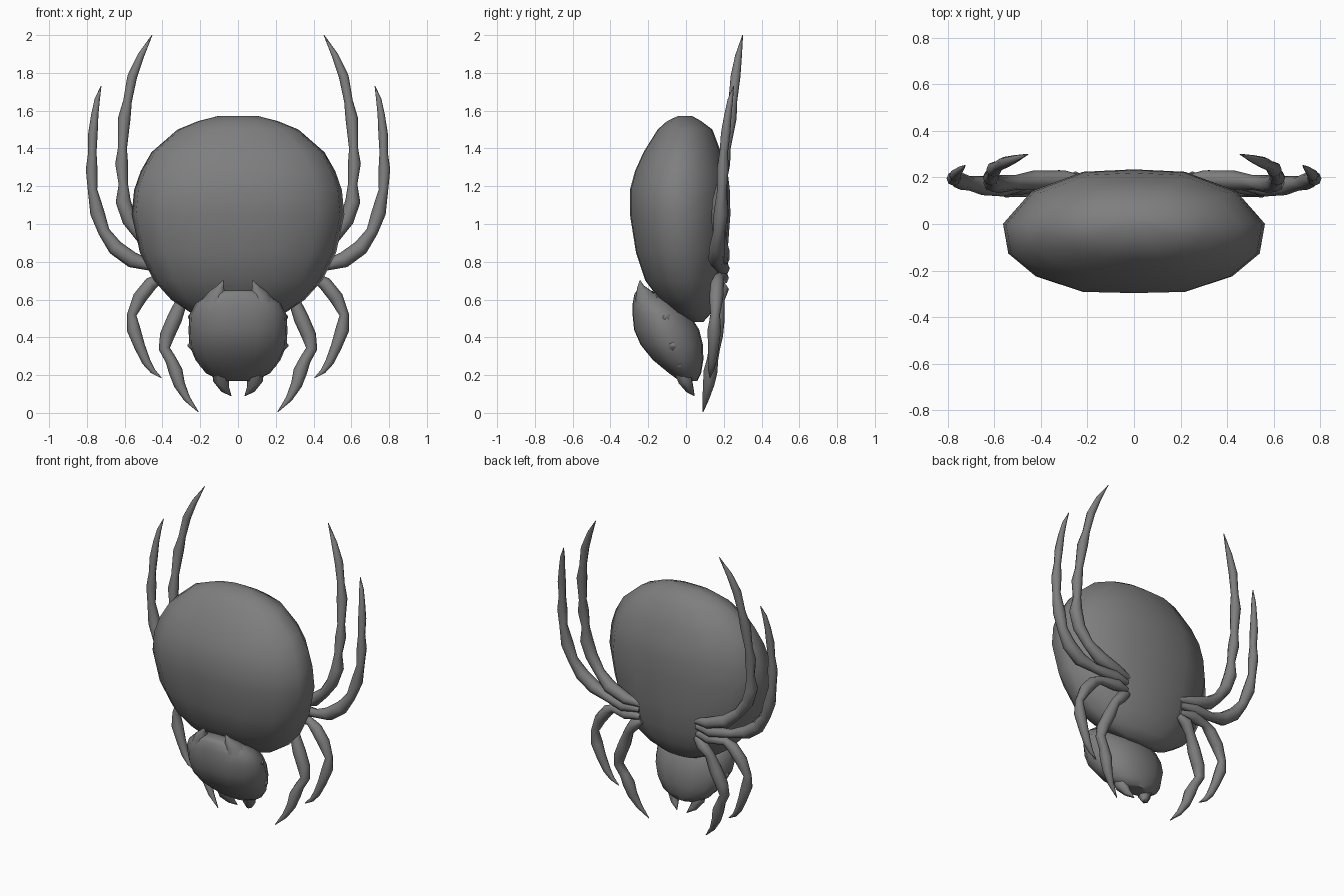
import bpy, bmesh, math
from mathutils import Vector

# Dark grey shell
SHELL = bpy.data.materials.new("dark_shell")
SHELL.diffuse_color = (.21, .21, .21, 1)


def make(name, rings, mirror=False, angle=60):
    """Skin a list of equal-sized vertex rings and cap both ends."""
    bm = bmesh.new()
    loops = [[bm.verts.new(p) for p in r] for r in rings]
    n = len(loops[0])
    for a, b in zip(loops, loops[1:]):
        for i in range(n):
            j = (i + 1) % n
            bm.faces.new((a[i], a[j], b[j], b[i]))
    bm.faces.new(loops[0])
    bm.faces.new(loops[-1])
    bmesh.ops.recalc_face_normals(bm, faces=bm.faces)
    me = bpy.data.meshes.new(name)
    bm.to_mesh(me)
    bm.free()
    me.materials.append(SHELL)
    ob = bpy.data.objects.new(name, me)
    bpy.context.collection.objects.link(ob)
    if mirror:
        ob.modifiers.new("Mirror", 'MIRROR').use_axis = (True, False, False)
    bpy.ops.object.select_all(action='DESELECT')
    ob.select_set(True)
    bpy.context.view_layer.objects.active = ob
    bpy.ops.object.shade_smooth_by_angle(angle=math.radians(angle))


# Half outline of a body cross-section: (across, front-to-back), from front to back
HALF = [(0, -1), (.39, -.98), (.75, -.73), (.96, -.36), (1, .12),
        (.78, .65), (.39, .96), (0, 1)]
SECTION = HALF + [(-u, v) for u, v in HALF[-2:0:-1]]


def body(name, stations):
    """Stations are (z, half width, front y, back y)."""
    make(name, [[(u * w, (f + b) / 2 + v * (b - f) / 2, z) for u, v in SECTION]
                for z, w, f, b in stations])


def limb(name, pts, sides=8):
    """Tapering jointed tube, points are (x, y, z, radius), mirrored in x."""
    P = [Vector(p[:3]) for p in pts]
    rings = []
    for i, p in enumerate(P):
        t = (P[min(i + 1, len(P) - 1)] - P[max(i - 1, 0)]).normalized()
        e1 = t.cross(Vector((0, 1, 0))).normalized()
        e2 = t.cross(e1)
        rings.append([p + pts[i][3] * (e1 * math.cos(a) + e2 * math.sin(a))
                      for a in (math.tau * k / sides for k in range(sides))])
    make(name, rings, mirror=True)


# Broad, flattened abdomen
body("abdomen", [
    (.48, .11, .03, .09), (.53, .25, -.07, .135), (.60, .355, -.14, .17),
    (.70, .445, -.215, .2), (.85, .52, -.265, .22), (1.05, .563, -.297, .235),
    (1.18, .55, -.297, .232), (1.28, .515, -.27, .22), (1.38, .458, -.225, .185),
    (1.50, .32, -.15, .14), (1.545, .21, -.10, .08), (1.573, .10, -.04, .03)])

# Head, tilted forward at the top
body("head", [
    (.17, .09, -.035, .06), (.21, .17, -.09, .08), (.28, .225, -.175, .092),
    (.36, .258, -.24, .09), (.44, .262, -.275, .07), (.52, .257, -.283, .02),
    (.58, .225, -.282, -.05), (.63, .155, -.273, -.12), (.648, .09, -.26, -.19)])

# Horns, fangs, and the small bumps along the sides of the head
limb("horn", [(.12, -.20, .58, .075), (.11, -.225, .63, .045),
              (.09, -.24, .67, .018), (.078, -.243, .70, .003)])
limb("fang", [(.095, -.03, .24, .045), (.09, -.005, .175, .042),
              (.068, .02, .125, .024), (.036, .044, .09, .002)], 6)
for i, (x, y, z, dx, dz) in enumerate([(.215, -.11, .50, .05, .01),
                                       (.22, -.07, .36, .047, -.005),
                                       (.165, -.03, .26, .04, -.007)]):
    limb(f"head_bump_{i + 1}", [(x, y, z, .05), (x + dx / 2, y, z + dz / 2, .03),
                                (x + dx, y, z + dz, .004)], 6)

# Four pairs of jointed legs
limb("upper_inner_leg", [
    (.20, .185, .80, .018), (.30, .195, .815, .036), (.43, .188, .86, .042),
    (.51, .178, .93, .032), (.575, .172, 1.02, .038), (.608, .178, 1.12, .04),
    (.607, .188, 1.21, .025), (.616, .2, 1.32, .034), (.612, .212, 1.40, .024),
    (.602, .235, 1.56, .033), (.585, .248, 1.65, .023), (.56, .262, 1.78, .026),
    (.515, .278, 1.89, .018), (.455, .30, 2.0, .002)])
limb("upper_outer_leg", [
    (.21, .185, .765, .018), (.32, .195, .765, .037), (.46, .175, .78, .028),
    (.56, .16, .81, .042), (.65, .165, .875, .041), (.71, .175, .96, .031),
    (.745, .185, 1.06, .038), (.77, .19, 1.18, .025), (.775, .195, 1.29, .031),
    (.771, .20, 1.38, .022), (.768, .21, 1.48, .025), (.758, .222, 1.58, .019),
    (.745, .235, 1.66, .014), (.725, .252, 1.73, .002)])
limb("lower_outer_leg", [
    (.21, .18, .715, .018), (.30, .19, .715, .037), (.41, .172, .715, .026),
    (.46, .165, .685, .036), (.52, .16, .61, .037), (.562, .155, .52, .025),
    (.552, .15, .44, .036), (.52, .145, .35, .029), (.485, .138, .27, .023),
    (.45, .132, .22, .014), (.405, .127, .185, .002)])
limb("lower_inner_leg", [
    (.20, .18, .69, .018), (.25, .19, .655, .037), (.295, .175, .60, .03),
    (.335, .165, .50, .04), (.375, .157, .41, .039), (.39, .15, .34, .03),
    (.355, .14, .28, .03), (.33, .13, .22, .037), (.31, .12, .15, .03),
    (.27, .105, .075, .018), (.21, .09, .005, .002)])
